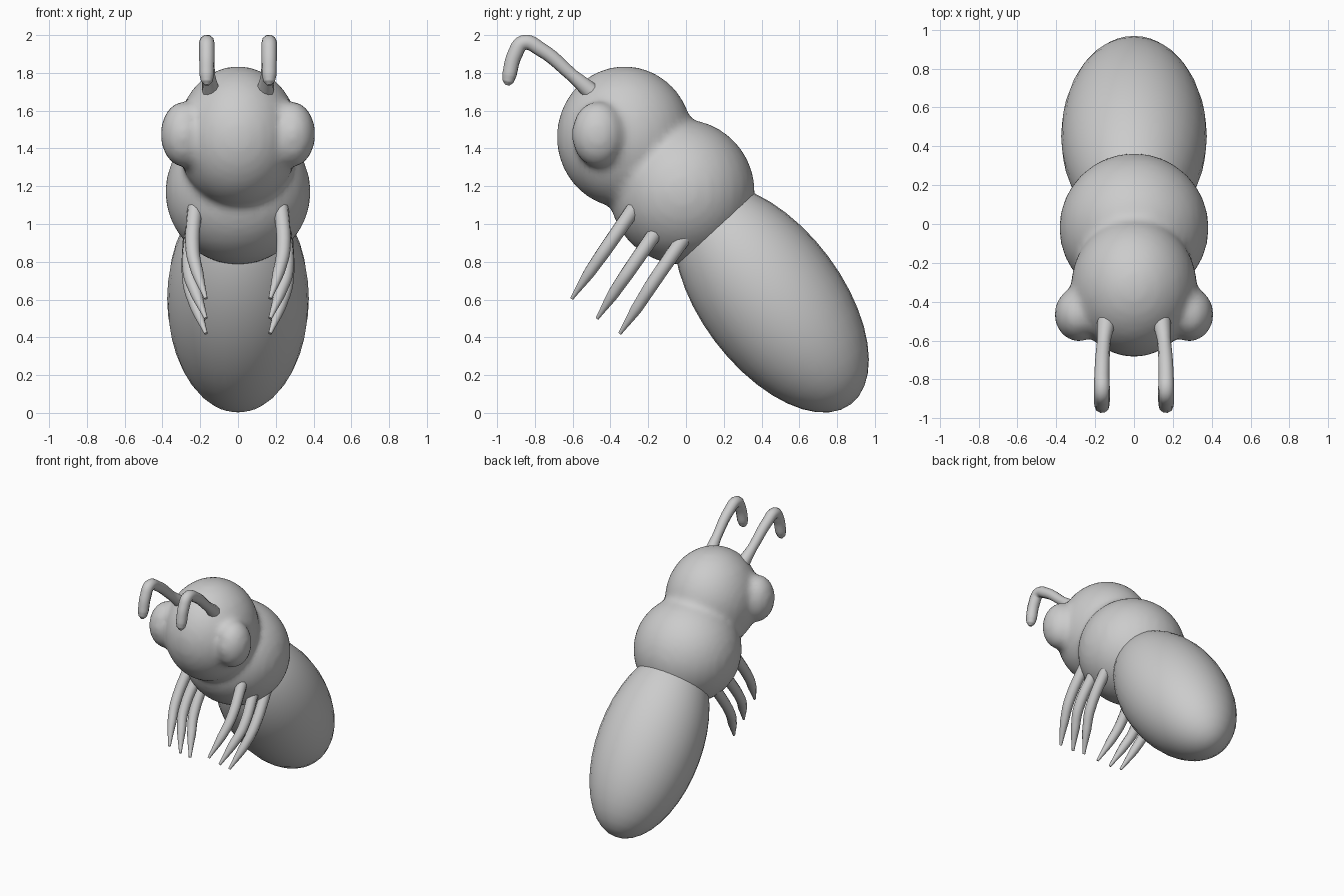
import bpy, math

if "Cube" in bpy.data.objects:
    bpy.data.objects.remove(bpy.data.objects["Cube"])


def ellipsoid(name, loc, radii, tilt=0.0):
    bpy.ops.mesh.primitive_uv_sphere_add(segments=32, ring_count=20, location=loc,
                                         rotation=(tilt, 0, 0))
    ob = bpy.context.object
    ob.name = name
    ob.scale = radii
    bpy.ops.object.transform_apply(location=True, rotation=True, scale=True)
    bpy.ops.object.shade_smooth()
    return ob


def tube(name, points, radii, thickness):
    """Round tapered tube through the points, turned into a mesh."""
    cu = bpy.data.curves.new(name, 'CURVE')
    cu.dimensions = '3D'
    cu.bevel_depth = thickness
    cu.bevel_resolution = 3
    cu.resolution_u = 6
    cu.use_fill_caps = True
    sp = cu.splines.new('BEZIER')
    sp.bezier_points.add(len(points) - 1)
    for bp, p, r in zip(sp.bezier_points, points, radii):
        bp.co = p
        bp.radius = r
        bp.handle_left_type = bp.handle_right_type = 'AUTO'
    ob = bpy.data.objects.new(name, cu)
    bpy.context.collection.objects.link(ob)
    bpy.ops.object.select_all(action='DESELECT')
    ob.select_set(True)
    bpy.context.view_layer.objects.active = ob
    bpy.ops.object.convert(target='MESH')
    bpy.context.object.name = name
    bpy.ops.object.shade_smooth_by_angle(angle=math.radians(60))


# Head, thorax and eyes, fused into one soft body
parts = [ellipsoid("head_and_thorax", (0, -0.02, 1.17), (0.385, 0.385, 0.385)),
         ellipsoid("head", (0, -0.325, 1.46), (0.325, 0.36, 0.375))]
for s in (-1, 1):
    parts.append(ellipsoid("eye", (s * 0.285, -0.465, 1.475), (0.125, 0.14, 0.175)))
bpy.ops.object.select_all(action='DESELECT')
for ob in parts:
    ob.select_set(True)
bpy.context.view_layer.objects.active = parts[0]
bpy.ops.object.join()
body = bpy.context.object
remesh = body.modifiers.new("fuse", 'REMESH')
remesh.mode = 'VOXEL'
remesh.voxel_size = 0.025
remesh.use_smooth_shade = True
soften = body.modifiers.new("soften", 'SMOOTH')
soften.factor = 0.5
soften.iterations = 5
bpy.ops.object.convert(target='MESH')

# Abdomen, long axis sloping down to the back
ellipsoid("abdomen", (0, 0.452, 0.605), (0.375, 0.375, 0.70), math.atan2(0.6, 0.8))

# Leg paths as (x, y, z), right side
legs = {
    "front_leg": [(0.225, -0.25, 1.12), (0.24, -0.43, 0.86), (0.215, -0.51, 0.745), (0.17, -0.605, 0.605)],
    "middle_leg": [(0.24, -0.13, 1.00), (0.255, -0.31, 0.74), (0.22, -0.385, 0.63), (0.17, -0.47, 0.50)],
    "back_leg": [(0.25, 0.02, 0.97), (0.255, -0.18, 0.68), (0.22, -0.26, 0.555), (0.17, -0.35, 0.42)],
}
antenna = [(0.14, -0.49, 1.69), (0.155, -0.60, 1.785), (0.165, -0.77, 1.925), (0.165, -0.86, 1.96),
           (0.165, -0.905, 1.90), (0.165, -0.935, 1.79), (0.165, -0.942, 1.755), (0.165, -0.947, 1.735)]
antenna_radii = [1.2, 0.85, 0.95, 1, 1, 0.95, 0.75, 0.3]

for side, s in (("left", -1), ("right", 1)):
    def flip(pts):
        return [(s * x, y, z) for x, y, z in pts]
    for name, pts in legs.items():
        tube(f"{name}_{side}", flip(pts), [1.1, 1, 0.85, 0.25], 0.037)
    tube(f"antenna_{side}", flip(antenna), antenna_radii, 0.041)
